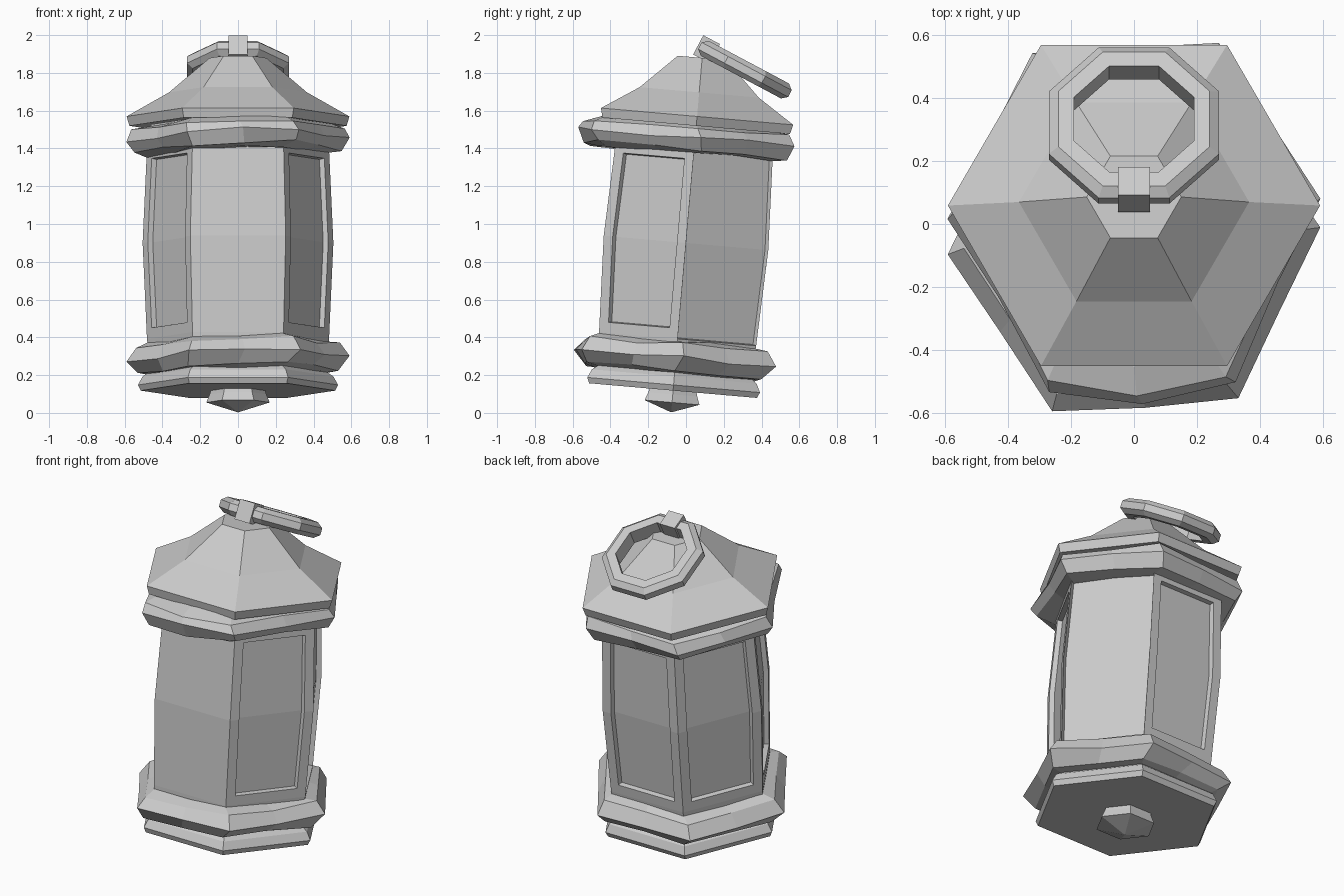
import bpy, bmesh, random
from math import cos, sin, pi, radians
from mathutils import Matrix, Vector

random.seed(4)
if "Cube" in bpy.data.objects:
    bpy.data.objects.remove(bpy.data.objects["Cube"], do_unlink=True)

grey = bpy.data.materials.new("plain grey")
grey.use_nodes = True
COLOUR = (0.6, 0.6, 0.6, 1)
grey.diffuse_color = COLOUR
grey.node_tree.nodes["Principled BSDF"].inputs["Base Color"].default_value = COLOUR

# The whole lantern leans slightly backward around its middle
PIVOT = Vector((0, 0, 0.9))
LEAN = Matrix.Translation(PIVOT) @ Matrix.Rotation(radians(-5), 4, 'X') @ Matrix.Translation(-PIVOT)


def finish(name, bm, matrix=LEAN):
    bmesh.ops.recalc_face_normals(bm, faces=bm.faces)
    bm.transform(matrix)
    mesh = bpy.data.meshes.new(name)
    bm.to_mesh(mesh)
    bm.free()
    mesh.materials.append(grey)
    obj = bpy.data.objects.new(name, mesh)
    bpy.context.collection.objects.link(obj)
    return obj


def bridge(bm, a, b):
    n = len(a)
    return [bm.faces.new((a[i], a[(i + 1) % n], b[(i + 1) % n], b[i])) for i in range(n)]


def hex_stack(profile):
    """Six-sided solid from (radius, height) rings, listed bottom to top."""
    bm = bmesh.new()
    rings = [[bm.verts.new((r * cos(i * pi / 3), r * sin(i * pi / 3), z)) for i in range(6)]
             for r, z in profile]
    rows = [bridge(bm, a, b) for a, b in zip(rings, rings[1:])]
    bm.faces.new(rings[0])
    bm.faces.new(rings[-1])
    return bm, rows


def band(name, profile, front_push):
    """Hand-hewn hexagonal band: each ring twists a little, corners wobble."""
    bm = bmesh.new()
    rings = []
    for r, z, twist in profile:
        ring = []
        for i in range(12):
            a = i * pi / 6 + radians(twist)
            flat = r * (cos(pi / 6) if i % 2 else 1)
            push = front_push * {8: 0.5, 9: 1, 10: 0.5}.get(i, 0)
            x, y = flat * cos(a), flat * sin(a) - push
            ring.append(bm.verts.new((x, y, z + 0.025 * x + random.uniform(-0.012, 0.012))))
        rings.append(ring)
    for a, b in zip(rings, rings[1:]):
        bridge(bm, a, b)
    bm.faces.new(rings[0])
    bm.faces.new(rings[-1])
    return finish(name, bm)


# Bulging body, with recessed panels on every side except the front
bm, rows = hex_stack([(0.46, 0.18), (0.482, 0.39), (0.505, 0.9), (0.482, 1.4), (0.46, 1.53)])
for side in range(6):
    if side != 4:
        bmesh.ops.inset_region(bm, faces=[rows[1][side], rows[2][side]],
                               thickness=0.055, use_even_offset=True)
        bmesh.ops.inset_region(bm, faces=[rows[1][side], rows[2][side]],
                               thickness=0.004, depth=-0.028, use_even_offset=True)
finish("body", bm)

# Roof, base plate and bottom finial
bm, rows = hex_stack([(0.42, 1.54), (0.575, 1.522), (0.59, 1.572), (0.365, 1.70), (0.15, 1.883)])
finish("roof", bm)
bm, rows = hex_stack([(0.515, 0.115), (0.53, 0.145), (0.505, 0.19), (0.46, 0.22)])
finish("base_plate", bm)
bm, rows = hex_stack([(0.002, 0.0), (0.168, 0.052), (0.15, 0.095), (0.14, 0.13)])
finish("bottom_finial", bm)

# Rough bands above and below the body
band("lower_band", [(0.46, 0.205, 0), (0.53, 0.215, 0), (0.592, 0.28, 4),
                    (0.54, 0.35, 3), (0.47, 0.375, 0)], 0.02)
band("upper_band", [(0.47, 1.37, 0), (0.55, 1.385, 4), (0.592, 1.45, 3),
                    (0.565, 1.505, 1), (0.46, 1.53, 0)], 0.11)

# Octagonal carrying ring resting over the back of the roof
RING = Matrix.Translation((0, 0.312, 1.817)) @ Matrix.Rotation(radians(-28), 4, 'X')
section = [(0.19, 0.045), (0.24, 0.045), (0.27, 0.02), (0.27, -0.02), (0.24, -0.045), (0.19, -0.045)]
bm = bmesh.new()
loops = []
for i in range(8):
    a = (i + 0.5) * pi / 4
    loops.append([bm.verts.new((r / cos(pi / 8) * cos(a), r / cos(pi / 8) * sin(a), h))
                  for r, h in section])
for i in range(8):
    bridge(bm, loops[i], loops[(i + 1) % 8])
finish("carrying_ring", bm, RING)

# Clasp holding the ring to the roof peak
bm = bmesh.new()
bmesh.ops.create_cube(bm, size=1)
bm.transform(Matrix.Translation((0, -0.23, 0)) @ Matrix.Diagonal((0.1, 0.1, 0.115, 1)))
finish("ring_clasp", bm, RING)
